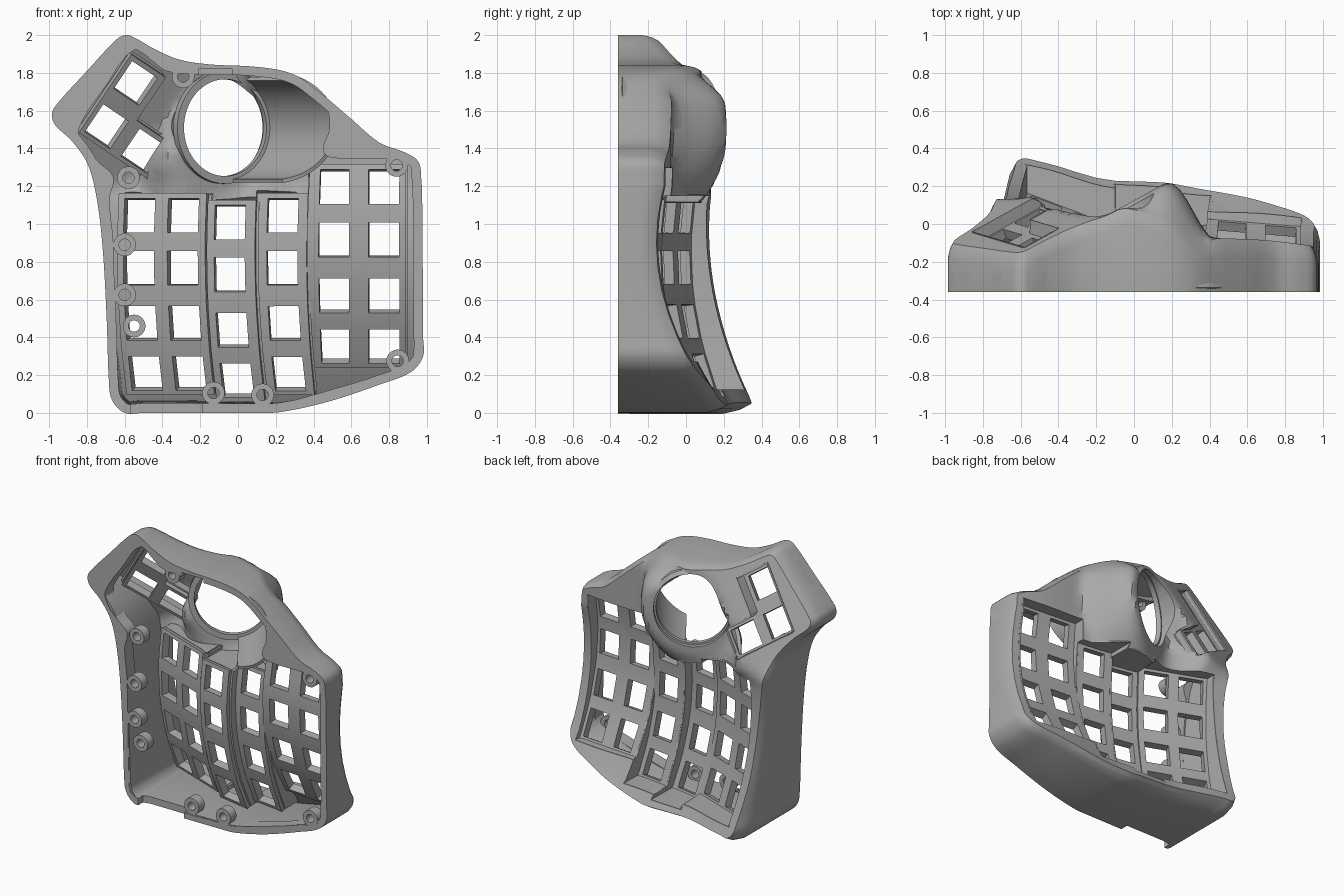
import bpy, bmesh
from math import cos, sin, pi, radians, hypot, exp
from mathutils import Vector
from mathutils.geometry import delaunay_2d_cdt

if bpy.data.objects.get("Cube"):
    bpy.data.objects.remove(bpy.data.objects["Cube"])
grey = bpy.data.materials.new("plain_grey")
grey.use_nodes = True
grey.diffuse_color = (0.4, 0.4, 0.4, 1)
grey.node_tree.nodes["Principled BSDF"].inputs["Base Color"].default_value = grey.diffuse_color
made = []
FRONT = -0.36

def add_object(name, bm, thick=0, offset=-1):
    mesh = bpy.data.meshes.new(name)
    bm.to_mesh(mesh)
    ob = bpy.data.objects.new(name, mesh)
    bpy.context.collection.objects.link(ob)
    mesh.materials.append(grey)
    if thick:
        mod = ob.modifiers.new("thickness", "SOLIDIFY")
        mod.thickness, mod.offset = thick, offset
    made.append(ob)
    return ob

def loft(name, rows):  # closed ring swept through loops of equal length
    bm = bmesh.new()
    rings = [[bm.verts.new(p) for p in row] for row in rows]
    for k, ring in enumerate(rings):
        for i in range(len(ring)):
            bm.faces.new((rings[k - 1][i - 1], rings[k - 1][i], ring[i], ring[i - 1]))
    bmesh.ops.recalc_face_normals(bm, faces=bm.faces)
    return add_object(name, bm)

def step(t, lo, hi):
    t = min(1, max(0, (t - lo) / (hi - lo)))
    return t * t * (3 - 2 * t)

def spline(pts, steps=6):
    out = []
    for i in range(len(pts)):
        a, b, c, d = (Vector(pts[(i + k) % len(pts)]) for k in (-1, 0, 1, 2))
        m, n = (v.normalized() * (c - b).length for v in (c - a, d - b))
        for t in (s / steps for s in range(steps)):
            out.append(b.lerp(c, step(t, 0, 1)) + m * t * (1 - t) ** 2 - n * t * t * (1 - t))
    return out

def inset(loop, widths):
    dirs = [(loop[(i + 1) % len(loop)] - loop[i - 1]).normalized() for i in range(len(loop))]
    return [p + Vector((-d.y, d.x)) * w for p, d, w in zip(loop, dirs, widths)]

def inside(p, loop):
    return sum((a.y > p.y) != (b.y > p.y) and p.x < (b.x - a.x) * (p.y - a.y) / (b.y - a.y) + a.x
               for a, b in zip(loop, loop[1:] + loop[:1])) % 2 == 1

def sheet(name, outer, holes, height, thick, side, grid):  # triangulated sheet with holes, lifted to a height
    def solid(p):
        return inside(p, outer) and not any(inside(p, h) for h in holes)
    pts, edges = [], []
    for loop in [outer] + holes:
        s, n = len(pts), len(loop)
        pts += loop
        edges += [(s + i, s + (i + 1) % n) for i in range(n)]
    count = round(2 / grid) + 1
    pts += [p for p in (Vector((i * grid - 1, j * grid)) for i in range(count) for j in range(count)) if solid(p)]
    vs, _, fs = delaunay_2d_cdt(pts, edges, [], 0, 1e-5)[:3]
    bm = bmesh.new()
    lifted = [bm.verts.new((v.x, height(v.x, v.y), v.y)) for v in vs]
    for f in fs:
        if solid(sum((vs[i] for i in f), Vector((0, 0))) / len(f)):
            face = bm.faces.new([lifted[i] for i in f])
            face.normal_update()
            if face.normal.y * side < 0:
                face.normal_flip()
    bmesh.ops.delete(bm, geom=[v for v in bm.verts if not v.link_faces], context="VERTS")
    return add_object(name, bm, thick)

# Surface heights: main body, thumb plane and ball mound blended together
BX, BZ, RX, RZ = -0.1, 1.51, 0.23, 0.27
thumb_plane = lambda x, z: -0.15 + 0.293 * (x + 0.6) - 0.396 * (z - 1.97)
ball_plane = lambda x: 0.07 + 0.55 * (x - BX)

def top(x, z):
    zc, t, v = min(z, 1.2), (x + 0.68) / 1.65, 0.83 * x - 0.557 * z
    body = (1 - t) * (0.12 + 0.27 * (1 - zc) ** 2) + t * (0.45 * (zc - 0.9) ** 2 - 0.16)
    body -= 0.06 * exp(-((x + 0.15) / 0.25) ** 2) + 0.045 * exp(-((x - 0.3) / 0.3) ** 2)
    base = body + (thumb_plane(x, z) - body) * (1 - step(v, -1.1, -0.85)) * step(z, 1.1, 1.3)
    d = 0.25 * (hypot((x - BX) / RX, (z - BZ) / RZ) - 1)
    m = (1 - step(d, 0.03, 0.32)) * max(step(v, -1.2, -1.05), 1 - step(z, 1.1, 1.2))
    return base + (ball_plane(x) - base) * m - 0.13 * step(z, 1.64, 1.86) * step(x, -0.1, 0.12)

outline = spline([
    (-0.59, 2), (-0.64, 1.98), (-0.8, 1.81), (-0.97, 1.62), (-0.985, 1.57), (-0.965, 1.52), (-0.88, 1.44),
    (-0.795, 1.315), (-0.747, 1.13), (-0.716, 0.865), (-0.695, 0.49), (-0.684, 0.175), (-0.668, 0.07), (-0.6, 0),
    (-0.5, 0), (0.1, 0), (0.23, 0.005), (0.48, 0.06), (0.75, 0.15), (0.917, 0.217), (0.98, 0.3), (0.98, 0.4),
    (0.975, 1.15), (0.97, 1.24), (0.955, 1.33), (0.88, 1.38), (0.75, 1.43), (0.59, 1.565), (0.43, 1.7), (0.325, 1.777),
    (0.22, 1.815), (0.06, 1.835), (-0.15, 1.845), (-0.31, 1.87), (-0.44, 1.925), (-0.545, 1.985)])
cavity = spline([
    (-0.55, 1.92), (-0.7, 1.73), (-0.84, 1.51), (-0.82, 1.42), (-0.74, 1.33), (-0.66, 1.25), (-0.68, 1.13), (-0.66, 0.9),
    (-0.645, 0.2), (-0.63, 0.08), (-0.55, 0.04), (0.12, 0.045), (0.22, 0.05), (0.45, 0.11), (0.75, 0.2), (0.9, 0.25),
    (0.93, 0.32), (0.93, 1.2), (0.92, 1.3), (0.85, 1.34), (0.5, 1.35), (0.45, 1.39), (0.485, 1.51), (0.46, 1.64),
    (0.36, 1.75), (0.2, 1.8), (0, 1.79), (-0.2, 1.79), (-0.38, 1.81), (-0.45, 1.86)])

# Key columns: sides, ends, key centre, rows and plate height
def column(a0, a1, centre, rows, height):
    return dict(a0=a0, a1=a1, c=centre, rows=rows, lo=rows[0] - 0.11, hi=rows[-1] + 0.115, h=height)

def curved(depth, centre, slope, k, z0):
    return lambda x, z: depth + slope * (x - centre) + k * (z - z0) ** 2

def upright(a, b):  # columns lean inwards as they curve
    return Vector((a + 0.09 * (b - 0.85) ** 2 * (1 - step(a, 0.3, 0.6)), b))

turned = lambda a, b: Vector((0.557 * b + 0.83 * a, 0.83 * b - 0.557 * a))
sunk = lambda x, z: thumb_plane(x, z) - 0.07
sides = [-0.62, -0.395, -0.155, 0.1, 0.37, 0.645, 0.89]
specs = [(-0.507, -0.012, -0.38, 0), (-0.275, -0.1, -0.38, 0), (-0.035, -0.18, -0.2, -0.035),
         (0.24, -0.145, -0.13, 0), (0.512, -0.195, -0.08, 0.15), (0.777, -0.217, -0.08, 0.15)]
main_cols = [column(sides[i], sides[i + 1], c, [r + shift for r in (0.225, 0.485, 0.77, 1.04)],
                    curved(depth, c, slope, *((0.4, 1.0) if i > 3 else (0.29, 0.85))))
             for i, (c, depth, slope, shift) in enumerate(specs)]
thumb_cols = [column(-1.55, -1.33, -1.445, [0.88, 1.155], sunk), column(-1.33, -1.11, -1.213, [0.88], sunk)]

def well_loop(cols, frame):
    loop = [Vector((c[s], c["lo"])) for c in cols for s in ("a0", "a1")]
    loop += [Vector((c[s], c["hi"])) for c in reversed(cols) for s in ("a1", "a0")]
    loop = [p for i, p in enumerate(loop) if (p - loop[i - 1]).length > 1e-4]
    out = []
    for p, q in zip(loop, loop[1:] + loop[:1]):
        n = max(1, round((q - p).length / 0.05))
        out += [frame(*p.lerp(q, k / n)) for k in range(n)]
    return out

def key_plates(name, cols, frame):
    bm = bmesh.new()
    for c in cols:
        aa = [c["a0"], c["c"] - 0.081, c["c"] + 0.081, c["a1"]]
        bb = [c["lo"]] + [r + s for r in c["rows"] for s in (-0.088, 0.088)] + [c["hi"]]
        grid = [[bm.verts.new((p.x, c["h"](*p), p.y)) for p in (frame(a, b) for a in aa)] for b in bb]
        for j in range(len(bb) - 1):
            for i in ((0, 2) if j % 2 else (0, 1, 2)):
                bm.faces.new((grid[j][i], grid[j + 1][i], grid[j + 1][i + 1], grid[j][i + 1]))
    bmesh.ops.remove_doubles(bm, verts=bm.verts, dist=0.008)
    add_object(name, bm, 0.055)

def key_walls(name, cols, frame):
    bm = bmesh.new()
    def wall(p, q, f, g):
        (a, b), (c, d) = (sorted((f(*r), g(*r))) for r in (p, q))
        if max(b - a, d - c) > 0.012:
            quad = [(p.x, a - 0.03, p.y), (q.x, c - 0.03, q.y), (q.x, d, q.y), (p.x, b, p.y)]
            bm.faces.new([bm.verts.new(v) for v in quad])
    ends = {c[e] for c in cols for e in ("lo", "hi")}
    lo, hi = min(ends), max(ends)
    bs = sorted(ends | {lo + (hi - lo) * k / 20 for k in range(21)})
    for left, right in zip([None] + cols, cols + [None]):
        a = left["a1"] if left else right["a0"]
        for b0, b1 in zip(bs, bs[1:]):
            f, g = (c["h"] if c and c["lo"] < (b0 + b1) / 2 < c["hi"] else top for c in (left, right))
            wall(frame(a, b0), frame(a, b1), f, g)
    for c in cols:
        cuts = [c["a0"] + (c["a1"] - c["a0"]) * t / 4 for t in range(5)]
        for b in (c["lo"], c["hi"]):
            for a, e in zip(cuts, cuts[1:]):
                wall(frame(a, b), frame(e, b), c["h"], top)
    bmesh.ops.remove_doubles(bm, verts=bm.verts, dist=1e-5)
    add_object(name, bm, 0.016, 0)

for label, cols, frame in (("main", main_cols, upright), ("thumb", thumb_cols, turned)):
    key_plates(label + "_key_plates", cols, frame)
    key_walls(label + "_well_walls", cols, frame)

# Outer wall ring with a softened back edge, back shell with openings, flat front rim
soft = [0.03 + 0.025 * (1 - step(p.y, 0.1, 0.5)) * (1 - step(p.x, -0.4, 0.7)) for p in outline]
edge = inset(outline, soft)
rows = [[(p.x, FRONT + 0.004, p.y) for p in inset(outline, [w] * len(outline))] for w in (0.05, 0)]
for part, drop, extra in ((0, 2.8, 0), (0.4, 1.1, 0), (1, 0, 0), (1, 0, 0.012)):
    ring = inset(outline, [w * part + extra for w in soft])
    rows.append([(p.x, top(*e) - drop * w - extra * 3, p.y) for p, e, w in zip(ring, edge, soft)])
side_wall = loft("side_wall", rows)
angles = [2 * pi * i / 64 for i in range(64)]
ball_hole = [Vector((BX + RX * cos(a), BZ + RZ * sin(a))) for a in angles]
openings = [well_loop(main_cols, upright), well_loop(thumb_cols, turned), ball_hole]
sheet("back_shell", edge, openings, top, 0.035, 1, 0.04)
front_rim = sheet("front_rim", outline, [cavity], lambda x, z: FRONT, 0.1, -1, 0.1)

# Tilted ball socket ring reaching up to the shell, and the half tube behind it
def socket_point(a, scale, depth):
    x, z = BX + RX * scale * cos(a), BZ + RZ * scale * sin(a)
    return Vector((x + 0.5 * depth, ball_plane(x) - 0.866 * depth, z))

collar = [(p.x, max(top(*p), ball_plane(p.x)), p.y) for p in ball_hole]
loft("ball_socket", [collar] + [[socket_point(a, s, d) for a in angles] for s, d in
                                ((1, 0.03), (0.95, 0.03), (0.95, 0.065), (1.1, 0.065), (1.1, 0.02))])
bm = bmesh.new()
tube = []
for a in (radians(t) for t in range(-80, 66, 5)):
    start = socket_point(a, 1.06, 0.05)
    reach = Vector((0.6, -0.866, 0)) * (start.y + 0.34) / 0.866
    tube.append([bm.verts.new(start + reach * k / 4) for k in range(5)])
for p, q in zip(tube, tube[1:]):
    for k in range(4):
        bm.faces.new((p[k], q[k], q[k + 1], p[k + 1]))
add_object("socket_tube", bm, 0.02, 0)

# Screw bosses along the front rim
for x, z in ((-0.29, 1.78), (-0.58, 1.245), (-0.6, 0.89), (-0.6, 0.625), (-0.55, 0.46),
             (-0.13, 0.105), (0.13, 0.095), (0.845, 0.275), (0.84, 1.31)):
    loft("screw_boss", [[(x + r * cos(a), y, z + r * sin(a)) for a in angles[::2]]
                        for r, y in ((0.03, FRONT), (0.06, FRONT), (0.06, -0.29), (0.03, -0.29))])

# Apply thickness and cut the cable notches
for x, z, width, tall in ((-0.38, 0.005, 0.38, 0.11), (-0.12, 1.79, 0.18, 0.06)):
    bpy.ops.mesh.primitive_cube_add(size=1, location=(x, FRONT, z), scale=(width, 0.12, tall))
    cutter = bpy.context.object
    cutter.name, cutter.hide_render, cutter.hide_viewport = "notch_cutter", True, True
    for ob in (side_wall, front_rim):
        cut = ob.modifiers.new("notch", "BOOLEAN")
        cut.operation, cut.object, cut.solver = "DIFFERENCE", cutter, "EXACT"
bpy.ops.object.select_all(action="DESELECT")
for ob in made:
    bpy.context.view_layer.objects.active = ob
    for mod in list(ob.modifiers):
        bpy.ops.object.modifier_apply(modifier=mod.name)
    ob.select_set(True)
bpy.ops.object.shade_smooth_by_angle(angle=radians(35))
